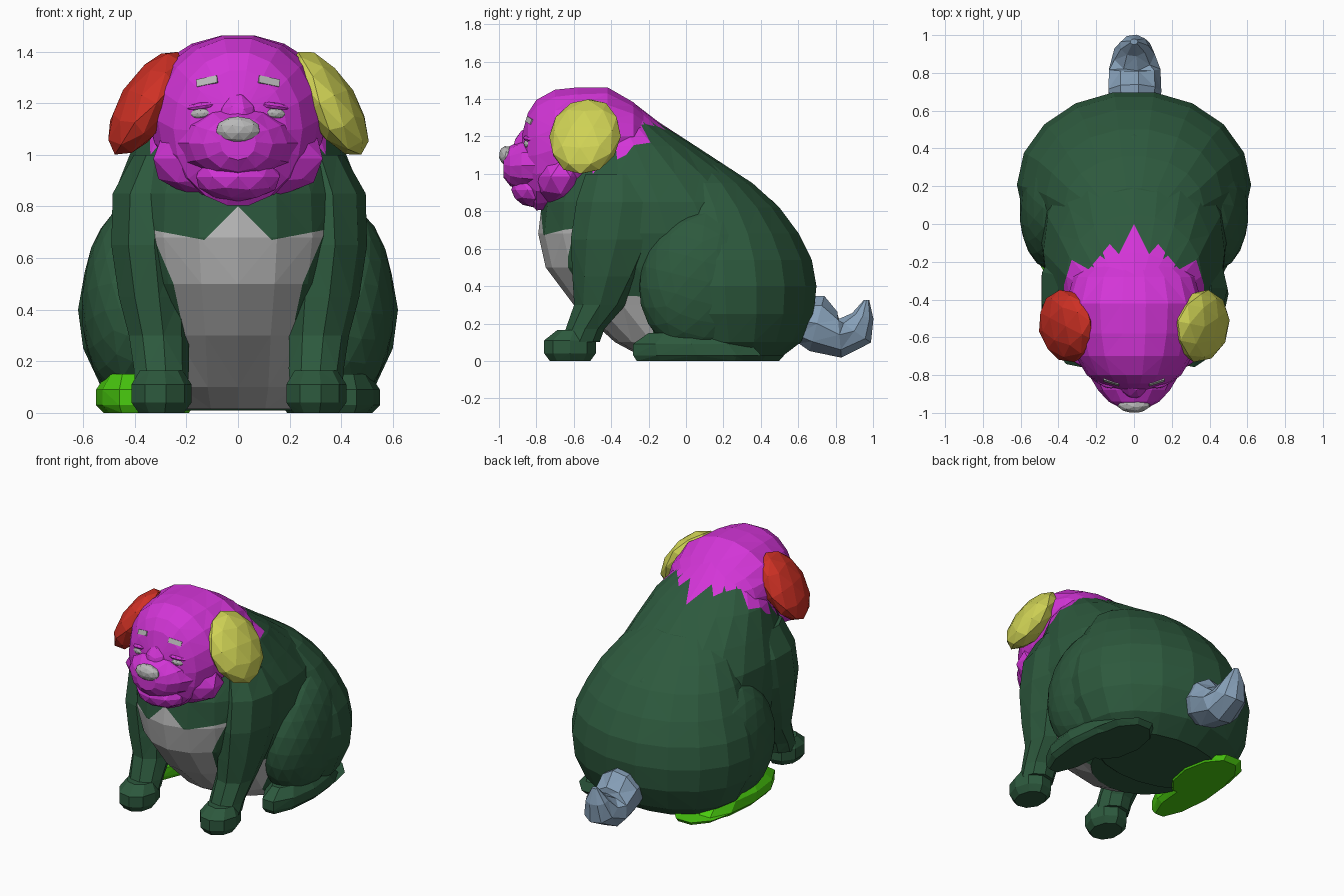
import bpy, bmesh, math
from mathutils import Vector, Matrix, Euler

if "Cube" in bpy.data.objects:
    bpy.data.objects.remove(bpy.data.objects["Cube"], do_unlink=True)


def material(name, rgb):
    m = bpy.data.materials.new(name)
    m.use_nodes = True
    m.diffuse_color = (*rgb, 1)
    m.node_tree.nodes["Principled BSDF"].inputs["Base Color"].default_value = (*rgb, 1)
    return m


GREEN = material("dark green", (.026, .1, .047))
GREY = material("grey", (.48, .48, .48))
MAGENTA = material("magenta", (.65, .035, .68))
RED = material("red", (.62, .03, .018))
YELLOW = material("yellow", (.62, .64, .09))
LIME = material("lime", (.07, .62, .005))
BLUE = material("blue grey", (.24, .35, .48))


def finish(name, bm, *mats):
    bmesh.ops.recalc_face_normals(bm, faces=bm.faces)
    mesh = bpy.data.meshes.new(name)
    bm.to_mesh(mesh)
    bm.free()
    for m in mats:
        mesh.materials.append(m)
    ob = bpy.data.objects.new(name, mesh)
    bpy.context.collection.objects.link(ob)
    return ob


def loft(rings, n):
    """Skin a list of (centre, u axis, v axis) ellipses, with closed ends."""
    bm = bmesh.new()
    loops = []
    for c, u, v in rings:
        angles = [2 * math.pi * i / n for i in range(n)]
        loops.append([bm.verts.new(Vector(c) + Vector(u) * math.cos(a) + Vector(v) * math.sin(a))
                      for a in angles])
    for a, b in zip(loops, loops[1:]):
        for i in range(n):
            j = (i + 1) % n
            bm.faces.new((a[i], a[j], b[j], b[i]))
    bm.faces.new(loops[0])
    bm.faces.new(loops[-1])
    bmesh.ops.triangulate(bm, faces=bm.faces[:])
    return bm


def flat_rings(rows, side=1):
    """Horizontal ellipses from (z, x, y, x radius, y radius)."""
    return [((x * side, y, z), (rx, 0, 0), (0, ry, 0)) for z, x, y, rx, ry in rows]


def body_rings(rows):
    """Horizontal ellipses from (z, front, back, half width)."""
    return flat_rings([(z, 0, (f + b) / 2, w, (b - f) / 2) for z, f, b, w in rows])


def face_rings(rows):
    """Upright ellipses from (y, bottom, top, half width)."""
    return [((0, y, (lo + hi) / 2), (w, 0, 0), (0, 0, (hi - lo) / 2)) for y, lo, hi, w in rows]


def blob(name, centre, radii, mat, rot=(0, 0, 0), detail=2):
    bm = bmesh.new()
    m = Matrix.LocRotScale(Vector(centre), Euler(rot), Vector(radii))
    bmesh.ops.create_icosphere(bm, subdivisions=detail, radius=1, matrix=m)
    return finish(name, bm, mat)


def inside(p, poly):
    hit = False
    for (ax, ay), (bx, by) in zip(poly, poly[1:] + poly[:1]):
        if (ay > p[1]) != (by > p[1]) and p[0] < (bx - ax) * (p[1] - ay) / (by - ay) + ax:
            hit = not hit
    return hit


def paint(bm, outline, axis, region, index):
    """Cut a mirrored outline, seen along an axis, into the mesh and colour it."""
    other = 3 - axis
    for side in (1, -1):
        for (ax, ah), (bx, bh) in zip(outline, outline[1:]):
            co, no = Vector((ax * side, 0, 0)), Vector((bh - ah, 0, 0))
            co[other] = ah
            no[other] = -(bx - ax) * side
            faces = [f for f in bm.faces if region(f.calc_center_median())
                     and f.calc_center_median().x * side > -.06]
            geom = {g for f in faces for g in (f, *f.edges, *f.verts)}
            bmesh.ops.bisect_plane(bm, geom=list(geom), dist=1e-5, plane_co=co, plane_no=no)
    for f in bm.faces:
        c = f.calc_center_median()
        if region(c) and inside((abs(c.x), c[other]), outline):
            f.material_index = index


# Torso, with a chest bib and the jagged edge of the head fur
torso = loft(body_rings([
    (.015, -.22, .45, .34), (.1, -.38, .58, .38), (.3, -.6, .66, .41), (.5, -.75, .66, .46),
    (.68, -.79, .59, .49), (.85, -.77, .47, .48), (1.0, -.7, .28, .42), (1.15, -.6, .05, .36),
    (1.28, -.54, -.15, .26), (1.38, -.5, -.28, .15)]), 20)
bib = [(-.01, .8), (0, .8), (.13, .67), (.34, .71), (.25, .5), (.22, .36), (.44, .34),
       (.44, -.1), (-.01, -.1)]
paint(torso, bib, 1, lambda c: c.y < -.14 and c.z < .85, 1)
fur = [(-.01, 0), (0, 0), (.08, -.16), (.14, -.12), (.24, -.24), (.33, -.19), (.37, -.32),
       (.37, -.8), (-.01, -.8)]
paint(torso, fur, 2, lambda c: c.z > max(1.08, 1.33 + .7 * c.y - .2 * (abs(c.x) < .1)), 2)
finish("torso", torso, GREEN, GREY, MAGENTA)

# Broad rounded rump
finish("rump", loft(body_rings([
    (.01, -.05, .5, .42), (.1, -.16, .62, .53), (.25, -.26, .69, .6), (.4, -.29, .705, .62),
    (.54, -.28, .68, .595), (.68, -.24, .61, .535), (.82, -.2, .505, .465),
    (.95, -.16, .36, .37), (1.06, -.12, .19, .23)]), 18), GREEN)

# Head
finish("head", loft(face_rings([
    (-.875, .95, 1.22, .09), (-.845, .86, 1.33, .19), (-.80, .8, 1.4, .25), (-.70, .81, 1.455, .31),
    (-.58, .84, 1.467, .345), (-.42, .92, 1.467, .36), (-.28, 1.02, 1.385, .32),
    (-.18, 1.08, 1.29, .2)]), 18), MAGENTA)
blob("cheeks", (0, -.67, .985), (.345, .17, .175), MAGENTA)
finish("muzzle", loft(face_rings([
    (-.78, .89, 1.2, .25), (-.88, .91, 1.18, .19), (-.94, .935, 1.15, .135),
    (-.975, .98, 1.12, .07)]), 12), MAGENTA)
blob("muzzle_bridge", (0, -.83, 1.12), (.085, .1, .13), MAGENTA)
blob("chin", (0, -.81, .915), (.17, .125, .095), MAGENTA)
blob("nose", (0, -.955, 1.095), (.088, .045, .055), GREY, (.25, 0, 0))

# Tail, curling up to a tip: y, z, x radius, other radius, ring angle
tail_rows = [(.58, .22, .12, .13, 100), (.7, .2, .145, .155, 75), (.82, .14, .14, .125, 95),
             (.9, .16, .11, .11, 145), (.945, .24, .075, .06, 165), (.965, .325, .02, .015, 180)]
finish("tail", loft([((0, y, z), (rx, 0, 0),
                      (0, r * math.cos(math.radians(a)), r * math.sin(math.radians(a))))
                     for y, z, rx, r, a in tail_rows], 9), BLUE)

# Paired parts
leg_rows = [(.1, .3, -.57, .105, .11), (.17, .3, -.54, .11, .105), (.3, .31, -.46, .12, .14),
            (.45, .33, -.42, .14, .19), (.65, .35, -.37, .15, .25),
            (.85, .34, -.34, .155, .25), (1.0, .3, -.34, .11, .2)]
paw_rows = [(0, .3, -.62, .09, .11), (.04, .3, -.62, .12, .14), (.11, .3, -.62, .12, .14),
            (.165, .3, -.6, .085, .09)]
foot_rows = [(0, .42, .06, .1, .34), (.03, .42, .06, .13, .36), (.09, .42, .03, .13, .33),
             (.15, .42, .02, .09, .23)]
sole_rows = [(0, .34, .26, .15, .25), (.03, .35, .26, .18, .28)]
for side, label in ((1, "left"), (-1, "right")):
    foot_colour = GREEN if side > 0 else LIME
    finish(label + "_front_leg", loft(flat_rings(leg_rows, side), 9), GREEN)
    finish(label + "_front_paw", loft(flat_rings(paw_rows, side), 9), GREEN)
    finish(label + "_hind_foot", loft(flat_rings(foot_rows, side), 10), foot_colour)
    finish(label + "_hind_sole", loft(flat_rings(sole_rows, side), 10), foot_colour)
    blob(label + "_haunch", (side * .39, .1, .42), (.215, .35, .4), GREEN,
         (-.25, 0, side * .1), 3)
    blob(label + "_ear", (side * .355, -.54, 1.2), (.1, .195, .235),
         YELLOW if side > 0 else RED, (0, side * -.56, side * -.2))
    blob(label + "_eyelid", (side * .145, -.83, 1.187), (.065, .035, .018), MAGENTA,
         (0, side * .15, side * .4))
    blob(label + "_eye", (side * .148, -.84, 1.16), (.045, .025, .024), GREY,
         (0, side * .1, side * .4))
    # Brow patch
    bm = bmesh.new()
    place = Matrix.LocRotScale(Vector((side * .12, -.838, 1.285)), Euler((-.35, side * .2, side * .3)),
                               Vector((.085, .009, .03)))
    bmesh.ops.create_cube(bm, size=1, matrix=place)
    finish(label + "_brow", bm, GREY)
